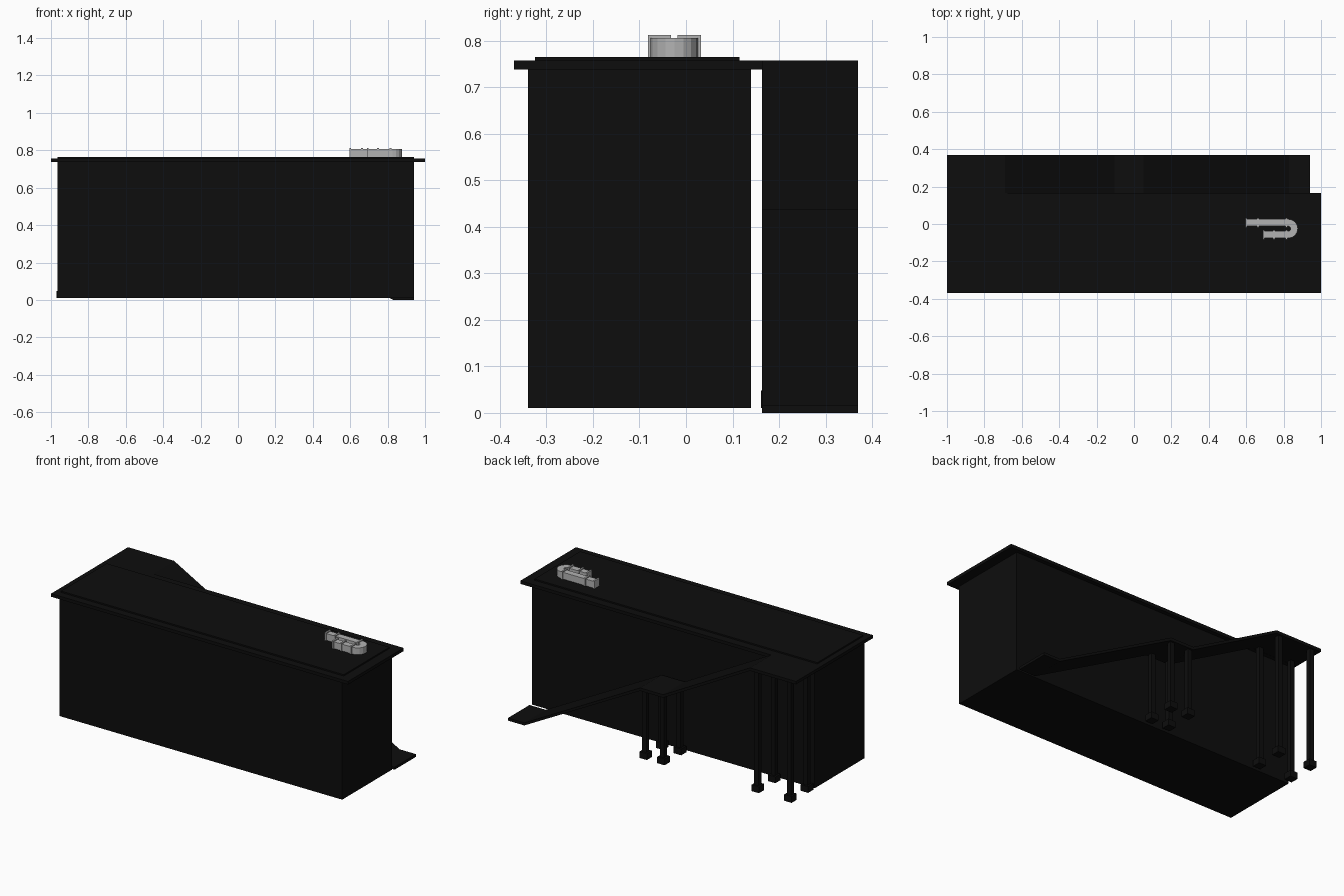
import bpy, bmesh, math
from mathutils import Vector

cube = bpy.data.objects.get("Cube")
if cube:
    bpy.data.objects.remove(cube, do_unlink=True)


def material(name, rgb):
    m = bpy.data.materials.new(name)
    m.use_nodes = True
    m.diffuse_color = (*rgb, 1)
    m.node_tree.nodes["Principled BSDF"].inputs["Base Color"].default_value = (*rgb, 1)
    return m


BLACK = material("matte black", (0.004, 0.004, 0.004))
GREY = material("duct grey", (0.45, 0.45, 0.45))


def finish(name, bm, mat):
    bmesh.ops.recalc_face_normals(bm, faces=bm.faces)
    mesh = bpy.data.meshes.new(name)
    bm.to_mesh(mesh)
    bm.free()
    mesh.materials.append(mat)
    ob = bpy.data.objects.new(name, mesh)
    bpy.context.collection.objects.link(ob)
    return ob


def box(name, x, y, z, mat=BLACK):
    """Box from (min, max) pairs."""
    bm = bmesh.new()
    bmesh.ops.create_cube(bm, size=1)
    for v in bm.verts:
        v.co = [(r[0] + r[1]) / 2 + c * (r[1] - r[0]) for r, c in zip((x, y, z), v.co)]
    return finish(name, bm, mat)


def sweep(name, rings, mat):
    """Skin a chain of equal rings and cap both ends."""
    bm = bmesh.new()
    loops = [[bm.verts.new(p) for p in ring] for ring in rings]
    for a, b in zip(loops, loops[1:]):
        for i in range(len(a)):
            j = (i + 1) % len(a)
            bm.faces.new((a[i], a[j], b[j], b[i]))
    bm.faces.new(loops[0])
    bm.faces.new(loops[-1])
    return finish(name, bm, mat)


# Building block, roof slab and raised roof panel
box("building_body", (-0.965, 0.94), (-0.34, 0.14), (0.01, 0.742))
box("roof_slab", (-1, 1), (-0.37, 0.165), (0.738, 0.757))
box("roof_panel", (-0.965, 0.94), (-0.325, 0.115), (0.757, 0.765))

# Ramp with upper, middle and ground landings
IN, OUT = 0.163, 0.37
path = [(-1, 0.757), (-0.69, 0.757), (-0.105, 0.437), (0.05, 0.437), (0.83, 0.016), (0.94, 0.016)]
rings = []
for x, z in path:
    low = max(z - 0.018, 0)
    rings.append([(x, IN, low), (x, OUT, low), (x, OUT, z), (x, IN, z)])
sweep("ramp", rings, BLACK)

# Posts with square feet under the two raised landings
for label, xs, top in (("upper", (-0.945, -0.725), 0.742), ("middle", (-0.09, 0.03), 0.422)):
    for x in xs:
        for y in (0.186, 0.345):
            def span(c, h):
                return (c - h, c + h)
            box(label + "_post", span(x, 0.014), span(y, 0.014), (0.02, top))
            box(label + "_post_foot", span(x, 0.025), span(y, 0.025), (0.01, 0.048))

# U-shaped duct on the roof
BX, BY, R, H = 0.825, -0.025, 0.032, 0.019
centres = [(Vector((0.6, BY + R)), Vector((0, 1)))]
for i in range(9):
    a = math.pi / 2 - math.pi * i / 8
    out = Vector((math.cos(a), math.sin(a)))
    centres.append((Vector((BX, BY)) + out * R, out))
centres.append((Vector((0.69, BY - R)), Vector((0, -1))))
rings = []
for c, out in centres:
    a, b = c - out * H, c + out * H
    rings.append([(a.x, a.y, 0.765), (b.x, b.y, 0.765), (b.x, b.y, 0.806), (a.x, a.y, 0.806)])
sweep("roof_duct", rings, GREY)

# Flanges around the duct
for side, xs in ((1, (0.6, 0.662, 0.815)), (-1, (0.694, 0.748, 0.815))):
    y = BY + side * R
    for x in xs:
        box("duct_flange", (x - 0.005, x + 0.005), (y - 0.025, y + 0.025), (0.765, 0.812), GREY)
